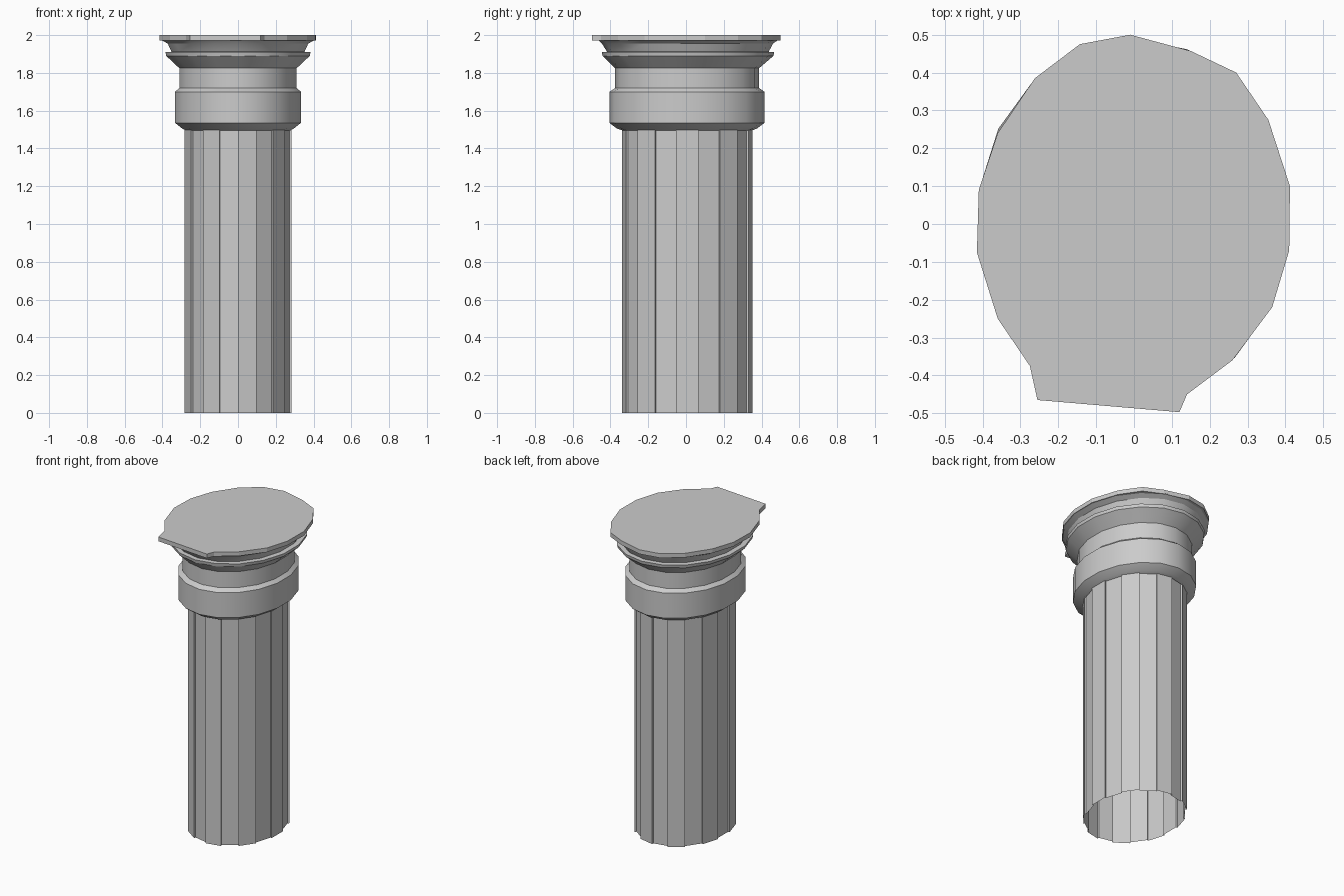
import bpy
import math

if "Cube" in bpy.data.objects:
    bpy.data.objects.remove(bpy.data.objects["Cube"])

N = 18


def make(name, rings, cap_top=False, cap_bottom=False, smooth=True):
    """Skin a stack of equal-length rings into one mesh."""
    n = len(rings[0])
    verts = [p for r in rings for p in r]
    faces = [(i * n + j, i * n + (j + 1) % n, (i + 1) * n + (j + 1) % n, (i + 1) * n + j)
             for i in range(len(rings) - 1) for j in range(n)]
    if cap_top:
        faces.append(tuple(range(len(verts) - n, len(verts))))
    if cap_bottom:
        faces.append(tuple(reversed(range(n))))
    me = bpy.data.meshes.new(name)
    me.from_pydata(verts, [], faces)
    ob = bpy.data.objects.new(name, me)
    bpy.context.collection.objects.link(ob)
    if smooth:
        bpy.ops.object.select_all(action='DESELECT')
        ob.select_set(True)
        bpy.context.view_layer.objects.active = ob
        bpy.ops.object.shade_smooth_by_angle(angle=math.radians(25))
    return ob


def oval(hx, y0, y1, z):
    """Eighteen-sided oval, half width hx, from y0 to y1."""
    cy, ry, rx = (y0 + y1) / 2, (y1 - y0) / 2, hx / math.cos(math.radians(10))
    return [(rx * math.cos(a), cy + ry * math.sin(a), z)
            for a in (math.radians(10 + 360 / N * k) for k in range(N))]


# Fluted shaft: facets alternately raised and recessed, open at the foot
def fluted(z):
    base = oval(0.282, -0.338, 0.353, z)
    ring = []
    for k in range(N):
        s = 1.0 if k % 2 else 0.965
        for p in (base[k], base[(k + 1) % N]):
            ring.append((p[0] * s, p[1] * s, z))
    return ring


make("fluted_shaft", [fluted(0), fluted(1.505)], smooth=False)

# Collar band and flared capital mouldings: half width, front, back, height
profile = [
    (0.275, -0.335, 0.348, 1.495),
    (0.295, -0.365, 0.375, 1.505),
    (0.333, -0.405, 0.415, 1.535),
    (0.333, -0.405, 0.415, 1.700),
    (0.311, -0.375, 0.387, 1.720),
    (0.311, -0.375, 0.387, 1.825),
    (0.380, -0.442, 0.463, 1.890),
    (0.384, -0.446, 0.467, 1.910),
    (0.352, -0.418, 0.438, 1.912),
    (0.372, -0.445, 0.460, 1.955),
    (0.408, -0.465, 0.490, 1.975),
]
make("capital_mouldings", [oval(*p) for p in profile])

# Top slab: worn oval with a projecting broken lip at the front
outline = [(0.412, 0.10), (0.355, 0.275), (0.27, 0.40), (0.15, 0.457), (-0.01, 0.50),
           (-0.143, 0.475), (-0.262, 0.385), (-0.36, 0.24), (-0.41, 0.09),
           (-0.415, -0.075), (-0.36, -0.25), (-0.275, -0.375), (-0.255, -0.465),
           (0.12, -0.497), (0.14, -0.45), (0.26, -0.36), (0.365, -0.22), (0.41, -0.07)]
make("top_slab", [[(x, y, z) for x, y in outline] for z in (1.972, 2.0)],
     cap_top=True, cap_bottom=True, smooth=False)
